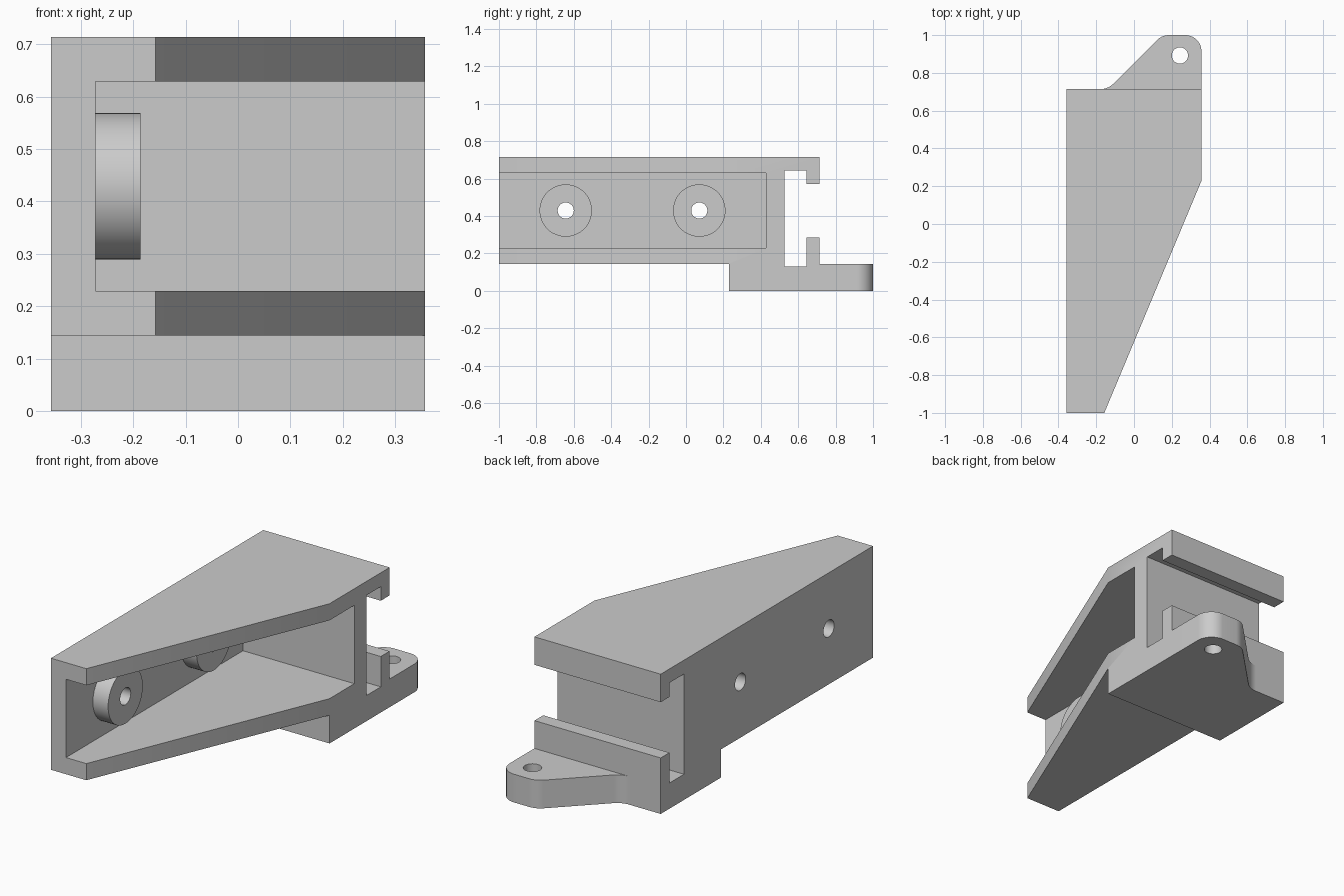
import bpy, bmesh, math
from mathutils import Vector

cube = bpy.data.objects.get("Cube")
if cube:
    bpy.data.objects.remove(cube, do_unlink=True)

grey = bpy.data.materials.new("light grey")
grey.use_nodes = True
COLOUR = (0.6, 0.6, 0.6, 1)
grey.diffuse_color = COLOUR
grey.node_tree.nodes["Principled BSDF"].inputs["Base Color"].default_value = COLOUR

HALF, BACK, HEIGHT, DECK = 0.357, 0.714, 0.714, 0.144
WALL = -0.272                       # inner face of the side wall
BOSS_Z, HOLE_R = 0.429, 0.043


def prism(name, outline, axis, low, high):
    """Extrude an outline: (y, z) points along X, or (x, y) points along Z."""
    bm = bmesh.new()
    place = (lambda a, b, t: (t, a, b)) if axis == "X" else (lambda a, b, t: (a, b, t))
    face = bm.faces.new([bm.verts.new(place(a, b, low)) for a, b in outline])
    grown = bmesh.ops.extrude_face_region(bm, geom=[face])["geom"]
    shift = Vector(place(0, 0, high - low))
    bmesh.ops.translate(bm, vec=shift, verts=[v for v in grown if isinstance(v, bmesh.types.BMVert)])
    bmesh.ops.recalc_face_normals(bm, faces=bm.faces)
    mesh = bpy.data.meshes.new(name)
    bm.to_mesh(mesh)
    bm.free()
    mesh.materials.append(grey)
    obj = bpy.data.objects.new(name, mesh)
    bpy.context.collection.objects.link(obj)
    return obj


def circle(a, b, radius, count=48):
    steps = [math.tau * i / count for i in range(count)]
    return [(a + radius * math.cos(t), b + radius * math.sin(t)) for t in steps]


def rect(a, b, c, d):
    return [(a, b), (c, b), (c, d), (a, d)]


def fillet(before, corner, after, radius, count=10):
    """Arc points that round one corner of an outline."""
    p = Vector(corner)
    u, v = (Vector(before) - p).normalized(), (Vector(after) - p).normalized()
    half = u.angle(v) / 2
    centre = p + (u + v).normalized() * radius / math.sin(half)
    start = (p + u * radius / math.tan(half) - centre).normalized()
    end = (p + v * radius / math.tan(half) - centre).normalized()
    rays = [start.lerp(end, i / count).normalized() for i in range(count + 1)]
    return [tuple(centre + ray * radius) for ray in rays]


def carve(obj, cutter, operation="DIFFERENCE"):
    cutter.hide_render = True
    mod = obj.modifiers.new("carve", "BOOLEAN")
    mod.operation, mod.solver, mod.object = operation, "EXACT", cutter
    bpy.context.view_layer.objects.active = obj
    bpy.ops.object.modifier_apply(modifier=mod.name)
    bpy.data.objects.remove(cutter, do_unlink=True)


# Body: side profile with the rear T-slot, foot block under the back
profile = [(-1, DECK), (0.229, DECK), (0.229, 0), (BACK, 0), (BACK, 0.286),
           (0.643, 0.286), (0.643, 0.131), (0.526, 0.131), (0.526, 0.643),
           (0.643, 0.643), (0.643, 0.571), (BACK, 0.571), (BACK, HEIGHT), (-1, HEIGHT)]
body = prism("bracket_body", profile, "X", -HALF, HALF)

# Slanted front side of the body
plan = [(-0.5, -1.1), (-0.199, -1.1), (0.5, 0.57), (0.5, 1.2), (-0.5, 1.2)]
carve(body, prism("taper", plan, "Z", -0.2, 1), "INTERSECT")

# Pocket open to the front and the left side
carve(body, prism("pocket", rect(-1.2, 0.229, 0.429, 0.629), "X", WALL, 0.6))

# Round bosses on the wall, each with a through hole
parts = [body]
for name, y in (("front_boss", -0.643), ("rear_boss", 0.071)):
    boss = prism(name, circle(y, BOSS_Z, 0.14), "X", WALL, -0.186)
    for obj in (body, boss):
        carve(obj, prism("bore", circle(y, BOSS_Z, HOLE_R), "X", -0.5, 0))
    parts.append(boss)

# Rear mounting lug with rounded corners and a vertical hole
root, shoulder, tip, foot = (-0.138, BACK), (0.148, 1), (HALF, 1), (HALF, BACK)
outline = (fillet((-HALF, BACK), root, shoulder, 0.1)
           + fillet(root, shoulder, tip, 0.09)
           + fillet(shoulder, tip, foot, 0.085) + [foot])
lug = prism("mounting_lug", outline, "Z", 0, DECK)
carve(lug, prism("bore", circle(0.243, 0.892, HOLE_R), "Z", -0.2, 0.4))
parts.append(lug)

# Smooth the curved sides, keep the edges crisp
bpy.ops.object.select_all(action="DESELECT")
for obj in parts:
    obj.select_set(True)
bpy.context.view_layer.objects.active = body
bpy.ops.object.shade_smooth_by_angle(angle=math.radians(30))
